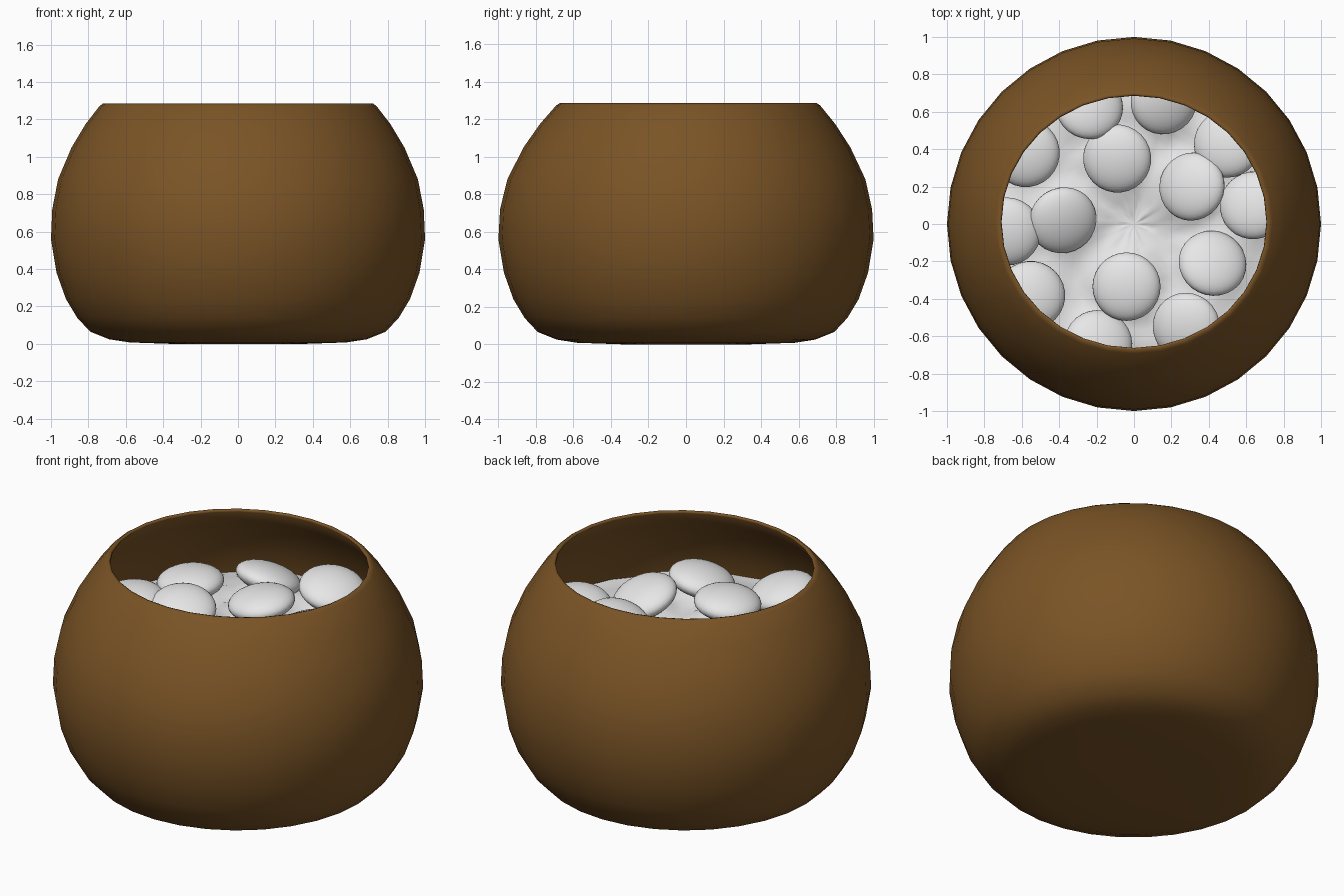
import bpy, bmesh, math, random
from mathutils import Vector

if "Cube" in bpy.data.objects:
    bpy.data.objects.remove(bpy.data.objects["Cube"])

random.seed(4)


def material(name, rgb):
    m = bpy.data.materials.new(name)
    m.diffuse_color = (*rgb, 1)
    m.use_nodes = True
    m.node_tree.nodes["Principled BSDF"].inputs["Base Color"].default_value = m.diffuse_color
    return m


brown = material("brown glaze", (0.195, 0.088, 0.019))
white = material("candy white", (0.8, 0.8, 0.8))


def finish(bm, name, mat):
    for f in bm.faces:
        f.smooth = True
    bmesh.ops.recalc_face_normals(bm, faces=bm.faces)
    me = bpy.data.meshes.new(name)
    bm.to_mesh(me)
    bm.free()
    me.materials.append(mat)
    ob = bpy.data.objects.new(name, me)
    bpy.context.collection.objects.link(ob)
    return ob


# Bowl: turned profile with a thin wall, outer side then inner side
outer = [(0.35, 0.0), (0.58, 0.008), (0.69, 0.025), (0.79, 0.065), (0.86, 0.14),
         (0.92, 0.24), (0.97, 0.38), (1.0, 0.56), (0.993, 0.72), (0.962, 0.88),
         (0.89, 1.05), (0.815, 1.175), (0.74, 1.272), (0.722, 1.285)]
inner = [(0.71, 1.282), (0.708, 1.272), (0.79, 1.165), (0.87, 1.04), (0.94, 0.875),
         (0.971, 0.72), (0.978, 0.56), (0.948, 0.385), (0.9, 0.25), (0.8, 0.1),
         (0.6, 0.035), (0.3, 0.03)]
N = 32
bm = bmesh.new()
rings = []
for r, z in outer + inner:
    t = max(0, (z - 0.6) / 0.685) ** 2      # mouth is slightly oval
    rings.append([bm.verts.new((r * math.cos(2 * math.pi * i / N),
                                r * math.sin(2 * math.pi * i / N) * (1 - 0.05 * t) + 0.012 * t,
                                z)) for i in range(N)])
for a, b in zip(rings, rings[1:]):
    for i in range(N):
        bm.faces.new((a[i], a[(i + 1) % N], b[(i + 1) % N], b[i]))
bm.faces.new(rings[0])
bm.faces.new(rings[-1])
finish(bm, "bowl", brown)

# Candies: position, then lean of the upper face in x and y
candies = [(-0.09, 0.35, 0.90, -0.1, -0.1), (-0.38, 0.02, 0.91, 0.2, -0.3),
           (0.31, 0.20, 0.93, -0.35, 0.1), (0.42, -0.21, 0.90, 0.17, 0.36),
           (-0.04, -0.335, 0.94, -0.1, 0.0), (0.50, 0.43, 0.93, -0.2, 0.1),
           (0.64, 0.10, 0.91, -0.15, 0.15), (-0.58, 0.38, 0.88, -0.05, -0.05),
           (-0.24, 0.63, 0.90, 0.15, 0.3), (0.16, 0.66, 0.93, 0.25, -0.15),
           (-0.68, -0.04, 0.91, -0.05, -0.1), (-0.55, -0.38, 0.91, 0.1, 0.1),
           (0.28, -0.55, 0.91, -0.2, -0.1), (-0.19, -0.64, 0.93, 0.15, 0.2)]
for k, (x, y, z, nx, ny) in enumerate(candies):
    bm = bmesh.new()
    bmesh.ops.create_uvsphere(bm, u_segments=28, v_segments=16, radius=1)
    bmesh.ops.scale(bm, vec=(0.183, 0.183, 0.075), verts=bm.verts)
    rot = Vector((nx, ny, 1)).to_track_quat('Z', 'Y').to_matrix()
    bmesh.ops.rotate(bm, matrix=rot, verts=bm.verts)
    bmesh.ops.translate(bm, vec=(x, y, z), verts=bm.verts)
    finish(bm, f"candy_{k + 1}", white)

# Filling: crinkled sheet draped between the candies, reaching the wall
bm = bmesh.new()


def height(x, y):
    h = 0.79 + 0.012 * math.sin(9 * x + 2) * math.cos(8 * y)
    for cx, cy, cz, *_ in candies:
        h = max(h, 0.79 + (cz - 0.81) * math.exp(-((x - cx) ** 2 + (y - cy) ** 2) / 0.045))
    return h + random.uniform(-0.006, 0.006)


M, R = 48, 20
centre = bm.verts.new((0, 0, height(0, 0)))
last = None
for j in range(1, R + 1):
    r = 0.945 * j / R
    pts = [(r * math.cos(2 * math.pi * i / M), r * math.sin(2 * math.pi * i / M)) for i in range(M)]
    ring = [bm.verts.new((x, y, height(x, y))) for x, y in pts]
    for i in range(M):
        n = (i + 1) % M
        bm.faces.new((last[i], ring[i], ring[n], last[n]) if last else (centre, ring[i], ring[n]))
    last = ring
ob = finish(bm, "filling", white)
if ob.data.polygons[0].normal.z < 0:
    ob.data.flip_normals()
